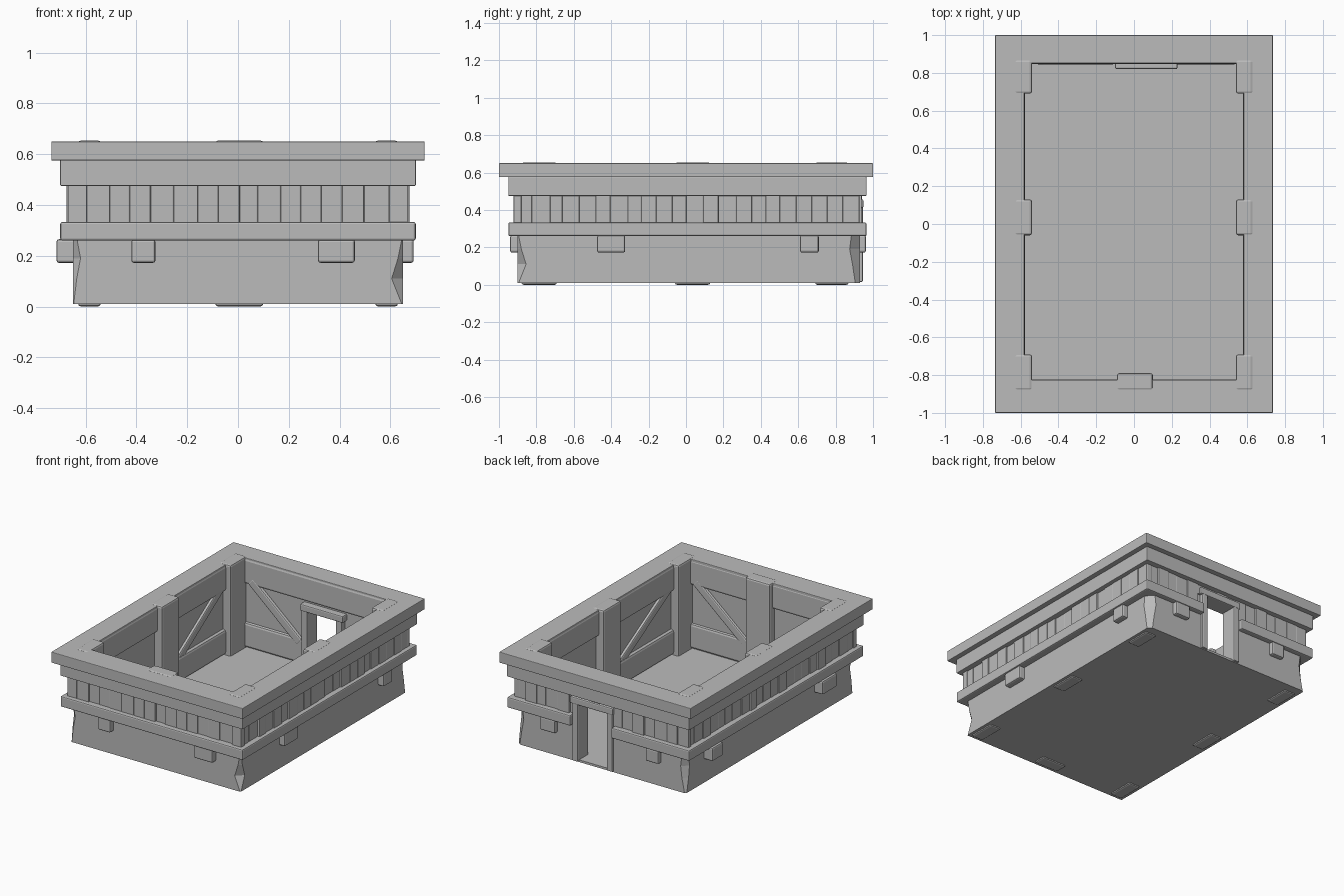
import bpy, bmesh, math, random
from mathutils import Vector, Matrix

random.seed(4)
cube = bpy.data.objects.get("Cube")
if cube:
    bpy.data.objects.remove(cube)

grey = bpy.data.materials.new("stone_grey")
grey.use_nodes = True
COLOUR = (0.5, 0.5, 0.5, 1)
grey.diffuse_color = COLOUR
grey.node_tree.nodes["Principled BSDF"].inputs["Base Color"].default_value = COLOUR

CY = 0.012                    # depth centre of the walls
DOOR = (-0.05, 0.17)          # door opening along x
DOOR_TOP = 0.41


def finish(name, bm, bevel=0):
    bmesh.ops.recalc_face_normals(bm, faces=bm.faces)
    mesh = bpy.data.meshes.new(name)
    bm.to_mesh(mesh)
    bm.free()
    mesh.materials.append(grey)
    ob = bpy.data.objects.new(name, mesh)
    bpy.context.collection.objects.link(ob)
    if bevel:
        mod = ob.modifiers.new("Bevel", "BEVEL")
        mod.width = bevel
        mod.segments = 2
    return ob


def add_box(bm, x, y, z):
    size = Vector((x[1] - x[0], y[1] - y[0], z[1] - z[0]))
    mid = Vector((sum(x), sum(y), sum(z))) / 2
    bmesh.ops.create_cube(bm, size=1, matrix=Matrix.Translation(mid) @ Matrix.Diagonal(size).to_4x4())


def box(name, x, y, z, bevel=0):
    bm = bmesh.new()
    add_box(bm, x, y, z)
    return finish(name, bm, bevel)


def frame(name, outer, inner, z, bevel=0, gap=None):
    """Rectangular frame swept round the room, optionally open at the back."""
    bm = bmesh.new()
    loops = []
    for (hx, y0, y1), h in ((outer, z[0]), (outer, z[1]), (inner, z[1]), (inner, z[0])):
        path = [(hx, y1), (hx, y0), (-hx, y0), (-hx, y1)]
        if gap:
            path = [(gap[1], y1)] + path + [(gap[0], y1)]
        loops.append([bm.verts.new((x, y, h)) for x, y in path])
    n = len(loops[0])
    for k in range(4):
        a, b = loops[k], loops[(k + 1) % 4]
        for i in range(n - 1 if gap else n):
            j = (i + 1) % n
            bm.faces.new((a[i], a[j], b[j], b[i]))
    if gap:
        for end in (0, -1):
            bm.faces.new([loop[end] for loop in loops])
    return finish(name, bm, bevel)


# Lower wall: lofted block with chipped corners
WX, WY0, WY1 = 0.65, -0.90, 0.93
CORNERS = ((-WX, WY0), (WX, WY0), (WX, WY1), (-WX, WY1))
CHIPS = {0.01: (0.003, 0.005, 0.025, 0.01), 0.11: (0.015, 0.045, 0.04, 0.03),
         0.19: (0.03, 0.02, 0.055, 0.04), 0.27: (0.015, 0.004, 0.045, 0.03)}
bm = bmesh.new()
levels = []
for z, chips in CHIPS.items():
    loop = []
    for (x, y), c in zip(CORNERS, chips):
        pair = [(x - math.copysign(c, x), y), (x, y - math.copysign(c, y))]
        if x * y > 0:
            pair.reverse()
        loop += [bm.verts.new((px, py, z)) for px, py in pair]
    levels.append(loop)
for a, b in zip(levels, levels[1:]):
    for i in range(8):
        j = (i + 1) % 8
        bm.faces.new((a[i], a[j], b[j], b[i]))
bm.faces.new(levels[0])
bm.faces.new(levels[-1])
wall = finish("lower_wall", bm)

# Hollow out the room and the doorway
for cutter in (box("room_cutter", (-0.6, 0.6), (-0.84, 0.865), (0.025, 0.5)),
               box("door_cutter", DOOR, (0.8, 1.1), (0.025, 0.5))):
    cutter.hide_render = True
    cutter.hide_viewport = True
    mod = wall.modifiers.new("Cut", "BOOLEAN")
    mod.operation = "DIFFERENCE"
    mod.solver = "EXACT"
    mod.object = cutter

# Upper wall core, bands and top rim
CORE_OUT, CORE_IN = (0.655, -0.905, 0.92), (0.6, -0.84, 0.865)
BAND_OUT = (0.70, -0.95, 0.965)
frame("upper_wall", CORE_OUT, CORE_IN, (0.26, DOOR_TOP), gap=DOOR)
frame("upper_wall_top", CORE_OUT, CORE_IN, (DOOR_TOP, 0.6))
frame("ledge", BAND_OUT, (0.63, -0.88, 0.90), (0.26, 0.333), 0.008, gap=(-0.1, 0.215))
frame("upper_band", BAND_OUT, (0.62, -0.86, 0.88), (0.475, 0.578), 0.004)
frame("top_rim", (0.735, -1, 1), (0.58, -0.825, 0.85), (0.575, 0.65), 0.004)


# Upright planks with uneven widths and depths
def planks(name, length, centre, count, place):
    bm = bmesh.new()
    step = length / count
    cuts = [i * step + random.uniform(-0.13, 0.13) * step * (0 < i < count) for i in range(count + 1)]
    for a, b in zip(cuts, cuts[1:]):
        place(bm, (centre - length / 2 + a, centre - length / 2 + b), random.uniform(-0.012, 0.004))
    finish(name, bm, 0.004)


def back_plank(bm, u, d):
    over_door = u[1] > DOOR[0] and u[0] < DOOR[1]
    add_box(bm, u, (0.9, 0.936 + d), (DOOR_TOP if over_door else 0.32, 0.48))


PZ = (0.32, 0.48)
planks("front_planks", 1.34, 0, 16, lambda bm, u, d: add_box(bm, u, (-0.918 - d, -0.88), PZ))
planks("back_planks", 1.34, 0, 16, back_plank)
planks("right_planks", 1.83, CY, 22, lambda bm, u, d: add_box(bm, (-0.672 - d, -0.63), u, PZ))
planks("left_planks", 1.83, CY, 22, lambda bm, u, d: add_box(bm, (0.63, 0.672 + d), u, PZ))

# Support blocks under the ledge
BZ = (0.172, 0.265)
for x in ((-0.42, -0.325), (0.315, 0.46)):
    box("front_block", x, (-0.94, -0.88), BZ, 0.01)
for x in ((-0.46, -0.36), (0.335, 0.45)):
    box("back_block", x, (0.9, 0.962), BZ, 0.01)
for y in ((-0.475, -0.325), (0.61, 0.71)):
    box("left_block", (0.62, 0.692), y, BZ, 0.01)
for y in ((-0.64, -0.48), (0.61, 0.73)):
    box("right_block", (-0.715, -0.62), y, BZ, 0.01)

# Inner posts, showing slightly at the top and bottom
POST_Z = (0.0, 0.654)
for s in (-1, 1):
    px = sorted((s * 0.54, s * 0.63))
    for y in ((-0.88, -0.69), (-0.06, 0.13), (0.69, 0.87)):
        box("side_post", px, y, POST_Z, 0.012)
box("front_post", (-0.09, 0.10), (-0.88, -0.79), POST_Z, 0.012)

# Inner horizontal beams
for name, z in (("lower_beam", (0.03, 0.2)), ("upper_beam", (0.47, 0.645))):
    box("front_" + name, (-0.58, 0.58), (-0.86, -0.823), z, 0.015)
    for s in (-1, 1):
        box("side_" + name, sorted((s * 0.577, s * 0.62)), (-0.82, 0.84), z, 0.015)
box("back_upper_beam", (-0.58, 0.58), (0.846, 0.88), (0.47, 0.645), 0.015)
for x in ((-0.58, DOOR[0] - 0.03), (DOOR[1] + 0.03, 0.58)):
    box("back_lower_beam", x, (0.846, 0.88), (0.03, 0.2), 0.015)


# Diagonal braces, high at the corners
def brace(name, start, end):
    a, b = Vector(start), Vector(end)
    along = (b - a).normalized()
    side = Vector((0, 0, 1)).cross(along).normalized()
    rot = Matrix((along, side, along.cross(side))).transposed().to_4x4()
    bm = bmesh.new()
    bmesh.ops.create_cube(bm, size=1, matrix=Matrix.Translation((a + b) / 2) @ rot
                          @ Matrix.Diagonal(((b - a).length, 0.035, 0.06, 1)))
    finish(name, bm, 0.01)


LOW, HIGH = 0.17, 0.5
for s in (-1, 1):
    for y0, y1 in ((-0.1, -0.67), (0.17, 0.67)):
        brace("side_brace", (s * 0.6, y0, LOW), (s * 0.6, y1, HIGH))
    brace("front_brace", (s * 0.12, -0.84, LOW), (s * 0.51, -0.84, HIGH))
for x0, x1 in ((-0.12, -0.5), (0.24, 0.52)):
    brace("back_brace", (x0, 0.862, LOW), (x1, 0.862, HIGH))

# Door frame
for x in ((DOOR[0] - 0.045, DOOR[0]), (DOOR[1], DOOR[1] + 0.045)):
    box("door_post", x, (0.83, 0.945), (0.015, 0.42), 0.006)
box("door_lintel", (-0.1, 0.23), (0.82, 0.948), (0.41, 0.458), 0.008)
